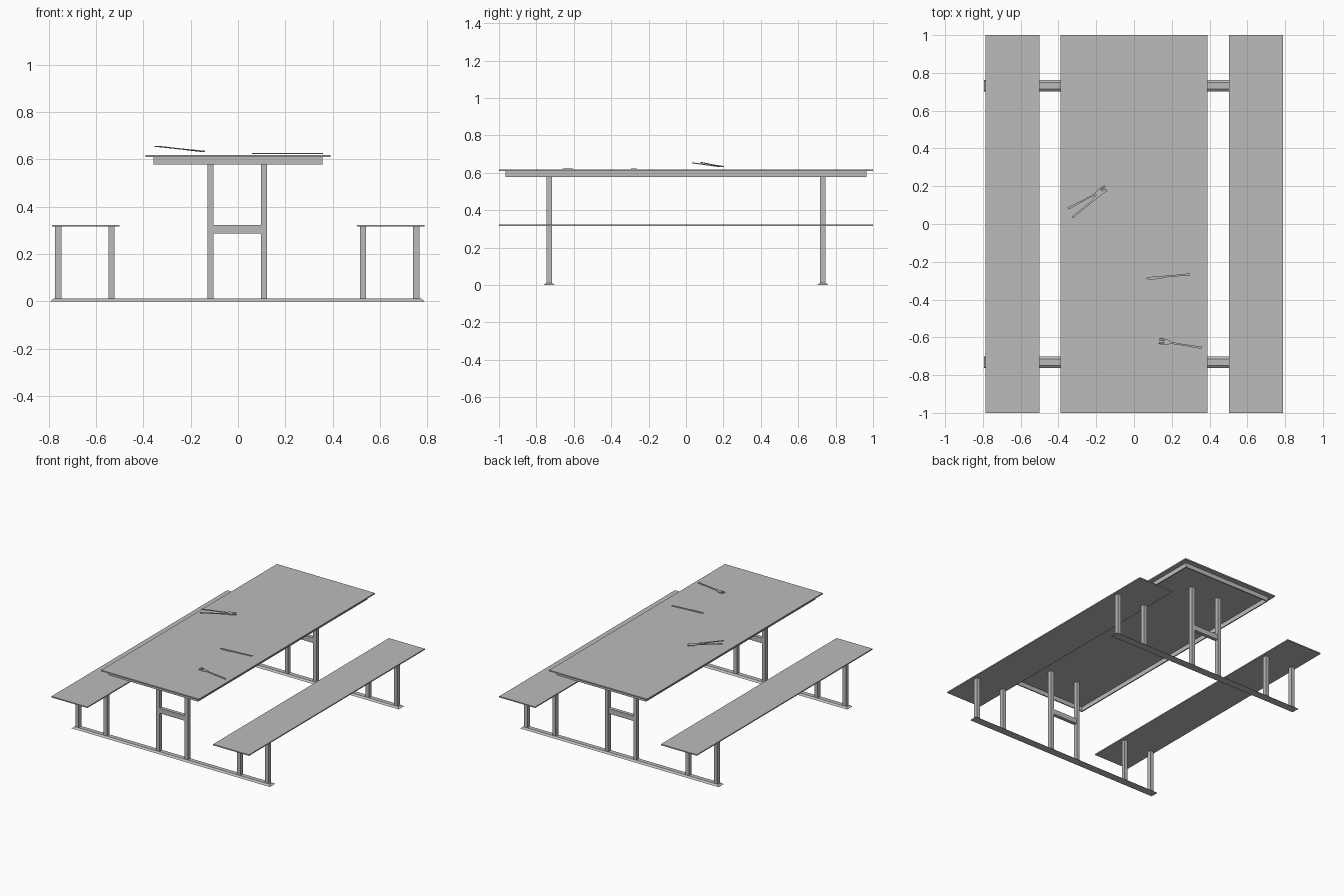
import bpy, bmesh, math
from mathutils import Matrix, Vector

if "Cube" in bpy.data.objects:
    bpy.data.objects.remove(bpy.data.objects["Cube"], do_unlink=True)

GREY = (0.5, 0.5, 0.5, 1)
mat = bpy.data.materials.new("plain grey")
mat.use_nodes = True
mat.diffuse_color = GREY
mat.node_tree.nodes["Principled BSDF"].inputs["Base Color"].default_value = GREY

SHIFT = -0.003      # frame sits slightly off centre
FRAME_Y = 0.732


def finish(name, bm):
    bmesh.ops.recalc_face_normals(bm, faces=bm.faces)
    mesh = bpy.data.meshes.new(name)
    bm.to_mesh(mesh)
    bm.free()
    mesh.materials.append(mat)
    obj = bpy.data.objects.new(name, mesh)
    bpy.context.collection.objects.link(obj)
    return obj


def box(name, x, y, z, taper=0):
    """Box from (min, max) ranges; taper pulls the top face inwards."""
    bm = bmesh.new()
    bmesh.ops.create_cube(bm, size=1)
    for v in bm.verts:
        top = v.co.z > 0
        for axis, span in enumerate((x, y, z)):
            side = 1 if v.co[axis] > 0 else -1
            v.co[axis] = span[side > 0] - (side * taper if top and axis < 2 else 0)
    return finish(name, bm)


def around(centre, width):
    return (centre - width / 2, centre + width / 2)


def plate(name, outline, start, end, thickness=0.004):
    """Flat shape along local x, laid from its head at start to its tail at end."""
    bm = bmesh.new()
    face = bm.faces.new([bm.verts.new((x, y, 0)) for x, y in outline])
    ext = bmesh.ops.extrude_face_region(bm, geom=[face])
    for v in ext["geom"]:
        if isinstance(v, bmesh.types.BMVert):
            v.co.z += thickness
    a, b = Vector(start), Vector(end)
    ax = (b - a).normalized()
    ay = Vector((0, 0, 1)).cross(ax).normalized()
    rot = Matrix((ax, ay, ax.cross(ay))).transposed().to_4x4()
    bmesh.ops.transform(bm, matrix=Matrix.Translation(a) @ rot, verts=bm.verts)
    return finish(name, bm)


def mirrored(half):
    return half + [(x, -y) for x, y in reversed(half) if y > 0]


# Table top and the open apron ring below it
box("table_top", (-0.39, 0.39), (-1, 1), (0.609, 0.618))
AX, AY, AZ, WALL = 0.357, 0.965, (0.577, 0.609), 0.008
for s, label in ((-1, "right"), (1, "left")):
    box("apron_" + label, around(s * (AX - WALL / 2), WALL), (-AY, AY), AZ)
for s, label in ((-1, "front"), (1, "back")):
    box("apron_" + label, (-AX + WALL, AX - WALL), around(s * (AY - WALL / 2), WALL), AZ)

# Benches
box("bench_right", (-0.786, -0.5), (-1, 1), (0.315, 0.323))
box("bench_left", (0.502, 0.788), (-1, 1), (0.315, 0.323))

# Two identical end frames
for s, label in ((-1, "front"), (1, "back")):
    yc = s * FRAME_Y
    box(label + "_floor_rail", (-0.793, 0.788), around(yc, 0.06), (0, 0.011), taper=0.014)
    for side, hand in ((-1, "right"), (1, "left")):
        for part, x, top in (("table_leg", 0.113, 0.609),
                             ("inner_bench_leg", 0.531, 0.315),
                             ("outer_bench_leg", 0.756, 0.315)):
            box(f"{label}_{hand}_{part}", around(side * x + SHIFT, 0.026),
                around(yc, 0.03), (0.01, top))
    box(label + "_crossbar", around(SHIFT, 0.2), around(yc, 0.026), (0.286, 0.323))

# Cutlery outlines: head at x = 0, handle towards +x
fork = mirrored([(0.028, 0.002), (0, 0.004), (0, 0.007), (0.028, 0.006),
                 (0.028, 0.009), (0, 0.012), (0, 0.016), (0.04, 0.016),
                 (0.065, 0.005), (0.13, 0.004), (0.229, 0.006)])
knife = [(0, 0), (0.015, -0.009), (0.08, -0.011), (0.1, -0.005), (0.238, -0.005),
         (0.238, 0.005), (0.1, 0.004), (0.03, 0.005)]

plate("flat_fork", fork, (0.132, -0.619, 0.622), (0.357, -0.655, 0.622))
plate("flat_knife", knife, (0.06, -0.287, 0.622), (0.3, -0.266, 0.622))
# Raised, tilted pair
plate("raised_fork", fork, (-0.148, 0.189, 0.632), (-0.352, 0.08, 0.653))
plate("raised_knife", knife, (-0.142, 0.184, 0.630), (-0.325, 0.036, 0.651))
